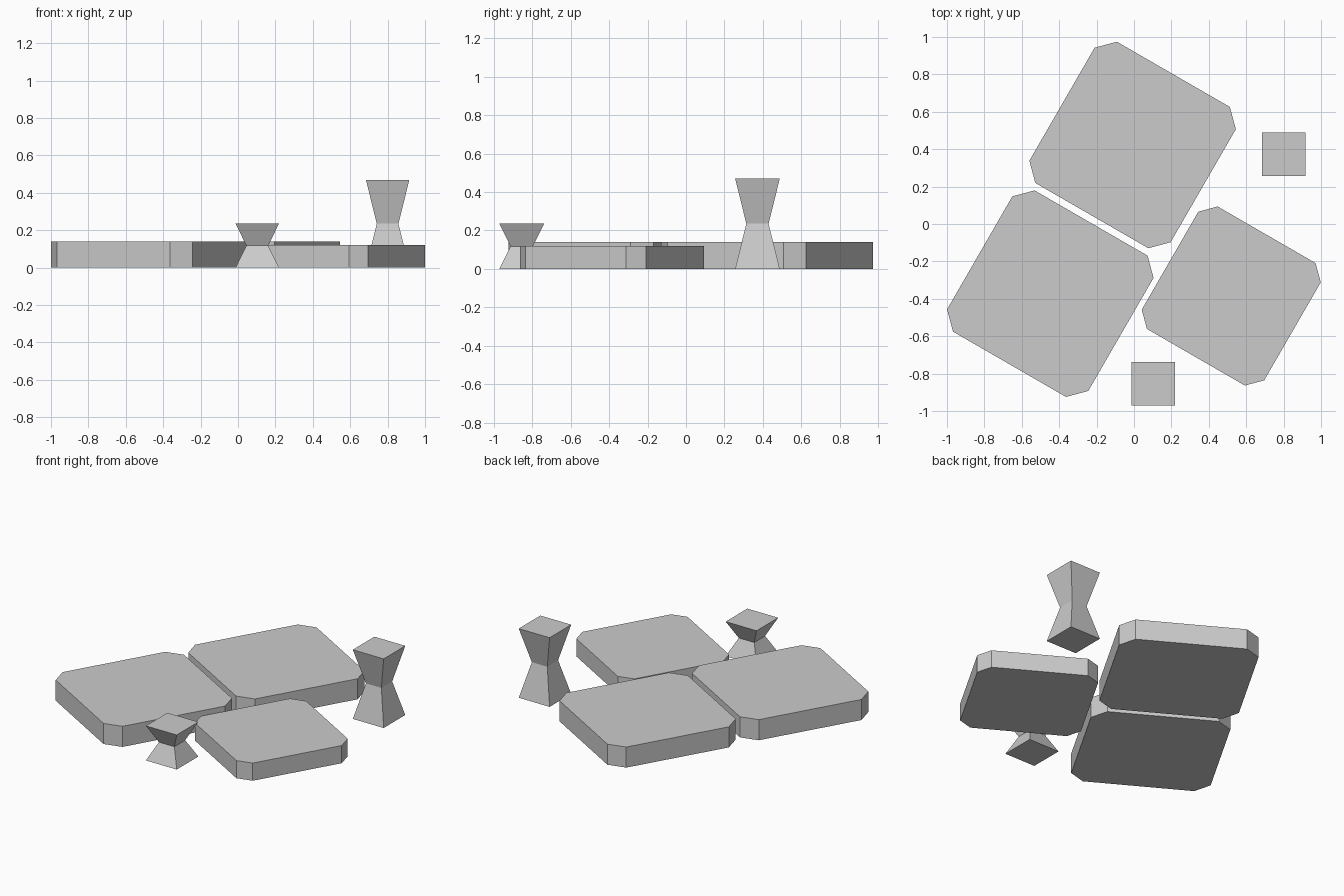
import bpy, bmesh
from math import radians
from mathutils import Matrix

if "Cube" in bpy.data.objects:
    bpy.data.objects.remove(bpy.data.objects["Cube"])


def stack(name, rings, location, angle=0.0):
    """Closed solid lofted through rings of (outline, z)."""
    bm = bmesh.new()
    loops = [[bm.verts.new((x, y, z)) for x, y in pts] for pts, z in rings]
    n = len(loops[0])
    for a, b in zip(loops, loops[1:]):
        for i in range(n):
            j = (i + 1) % n
            bm.faces.new((a[i], a[j], b[j], b[i]))
    bm.faces.new(loops[0][::-1])
    bm.faces.new(loops[-1])
    bmesh.ops.rotate(bm, verts=bm.verts, matrix=Matrix.Rotation(radians(angle), 3, 'Z'))
    mesh = bpy.data.meshes.new(name)
    bm.to_mesh(mesh)
    bm.free()
    obj = bpy.data.objects.new(name, mesh)
    obj.location = (*location, 0)
    bpy.context.collection.objects.link(obj)
    return obj


def square(h):
    return [(-h, -h), (h, -h), (h, h), (-h, h)]


def clipped_square(h):
    k = 0.8 * h
    return [(-k, -h), (k, -h), (h, -k), (h, k), (k, h), (-k, h), (-h, k), (-h, -k)]


# Table slabs with clipped corners
for name, half, height, loc in (
        ("back_slab", 0.436, 0.14, (-0.0075, 0.4225)),
        ("left_slab", 0.436, 0.14, (-0.4475, -0.3725)),
        ("right_slab", 0.378, 0.12, (0.52, -0.385))):
    outline = clipped_square(half)
    stack(name, [(outline, 0), (outline, height)], loc, -30)

# Hourglass stools with a pinched waist
for name, height, loc in (
        ("tall_stool", 0.47, (0.80, 0.372)),
        ("short_stool", 0.235, (0.103, -0.855))):
    stack(name, [(square(0.116), 0), (square(0.058), height / 2),
                 (square(0.116), height)], loc)
